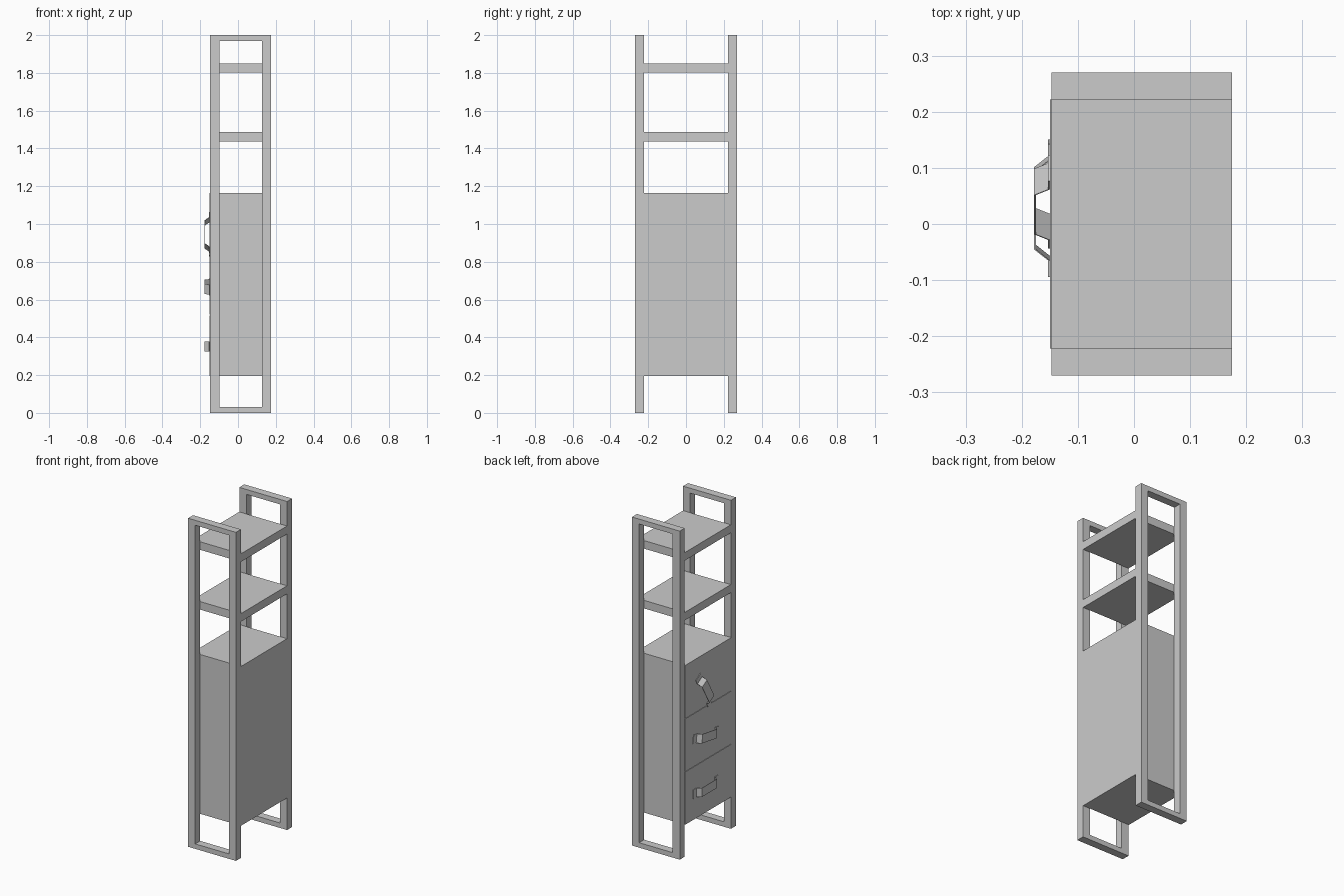
import bpy
import math
from mathutils import Matrix, Vector

if "Cube" in bpy.data.objects:
    bpy.data.objects.remove(bpy.data.objects["Cube"])

X0, X1 = -0.147, 0.175      # depth of the carcass
Y_IN, Y_OUT = 0.222, 0.27   # inner and outer faces of the side frames


def make_mesh(name, verts, faces):
    mesh = bpy.data.meshes.new(name)
    mesh.from_pydata(verts, [], faces)
    mesh.update()
    obj = bpy.data.objects.new(name, mesh)
    bpy.context.collection.objects.link(obj)
    return obj


def box(name, x0, x1, y0, y1, z0, z1):
    verts = [(x, y, z) for x in (x0, x1) for y in (y0, y1) for z in (z0, z1)]
    faces = [(0, 1, 3, 2), (4, 6, 7, 5), (0, 4, 5, 1),
             (2, 3, 7, 6), (0, 2, 6, 4), (1, 5, 7, 3)]
    return make_mesh(name, verts, faces)


def side_frame(name, y0, y1):
    """Rectangular ring in the xz plane, from y0 to y1."""
    post, rail = 0.048, 0.03

    def rect(d, e, y):
        return [(X0 + d, y, e), (X1 - d, y, e), (X1 - d, y, 2 - e), (X0 + d, y, 2 - e)]

    # four loops: outer front, inner front, inner back, outer back
    verts = rect(0, 0, y0) + rect(post, rail, y0) + rect(post, rail, y1) + rect(0, 0, y1)
    faces = []
    for k in range(4):
        a, b = 4 * k, 4 * ((k + 1) % 4)
        for i in range(4):
            j = (i + 1) % 4
            faces.append((a + i, a + j, b + j, b + i))
    return make_mesh(name, verts, faces)


def handle(name, y, z, angle):
    """Bent strap: tab, slanted leg, grip, slanted leg, tab."""
    width, t = 0.054, 0.003
    half = [(0.12, 0.0), (0.09, 0.0), (0.07, 0.025)]     # (along, out)
    path = [(-a, o) for a, o in half] + [(a, o) for a, o in reversed(half)]
    profile = path + [(a, o + t) for a, o in reversed(path)]
    n, m = len(profile), len(path)
    place = (Matrix.Translation(Vector((-0.150, y, z)))
             @ Matrix.Rotation(math.radians(angle), 4, 'X'))
    verts = [place @ Vector((-o, a, s * width / 2)) for s in (-1, 1) for a, o in profile]
    faces = [(i, (i + 1) % n, n + (i + 1) % n, n + i) for i in range(n)]
    for i in range(m - 1):                               # strap edges
        q = (i, n - 1 - i, n - 2 - i, i + 1)
        faces += [q, tuple(n + v for v in reversed(q))]
    return make_mesh(name, verts, faces)


# Side frames
side_frame("side_frame_front", -Y_OUT, -Y_IN)
side_frame("side_frame_back", Y_IN, Y_OUT)

# Open shelves
box("lower_shelf", X0, X1, -Y_IN, Y_IN, 1.438, 1.487)
box("upper_shelf", X0, X1, -Y_IN, Y_IN, 1.802, 1.851)

# Drawer cabinet
Z0, Z1 = 0.195, 1.165
box("drawer_cabinet", X0, X1, -Y_IN, Y_IN, Z0, Z1)

# Drawer fronts with thin gaps between, and their strap handles
step, gap = (Z1 - Z0) / 3, 0.005
handles = [(0.028, 0.352, 0), (0.028, 0.667, 9), (0.04, 0.945, 60)]
for i, (hy, hz, ang) in enumerate(handles):
    za, zb = Z0 + i * step, Z0 + (i + 1) * step
    box(f"drawer_front_{i + 1}", -0.150, X0, -Y_IN, Y_IN,
        za + (gap / 2 if i > 0 else 0), zb - (gap / 2 if i < 2 else 0))
    handle(f"drawer_handle_{i + 1}", hy, hz, ang)

# Consistent outward normals
import bmesh
for obj in bpy.context.collection.objects:
    bm = bmesh.new()
    bm.from_mesh(obj.data)
    bmesh.ops.recalc_face_normals(bm, faces=bm.faces)
    bm.to_mesh(obj.data)
    bm.free()
